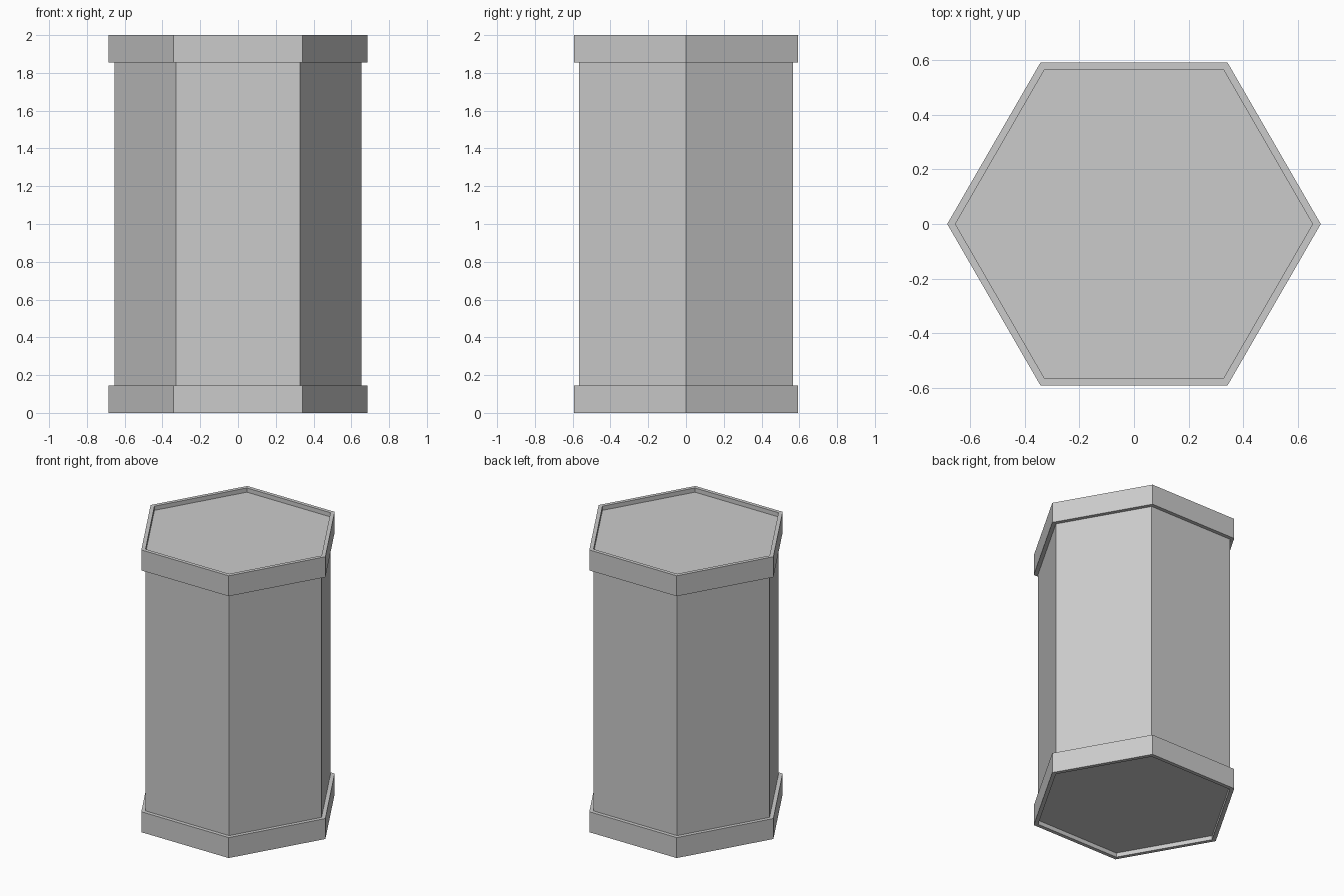
import bpy, bmesh
from math import cos, sin, tau

if "Cube" in bpy.data.objects:
    bpy.data.objects.remove(bpy.data.objects["Cube"])

SIDES, BODY_R, BAND_R = 6, 0.655, 0.685
HEIGHT, BAND_H, RECESS = 2.0, 0.145, 0.03


def hex_lathe(name, profile, capped=False):
    """Sweep a (radius, z) profile around z in six flat sides."""
    bm = bmesh.new()
    rings = [[bm.verts.new((r * cos(tau * i / SIDES), r * sin(tau * i / SIDES), z))
              for i in range(SIDES)] for r, z in profile]
    for low, high in zip(rings, rings[1:]):
        for i in range(SIDES):
            j = (i + 1) % SIDES
            bm.faces.new((low[i], low[j], high[j], high[i]))
    if capped:
        bm.faces.new(rings[0][::-1])
        bm.faces.new(rings[-1])
    mesh = bpy.data.meshes.new(name)
    bm.to_mesh(mesh)
    bm.free()
    obj = bpy.data.objects.new(name, mesh)
    bpy.context.collection.objects.link(obj)
    return obj


# Hexagonal column, ends set slightly inside the bands
hex_lathe("column_body", [(BODY_R, RECESS), (BODY_R, HEIGHT - RECESS)], capped=True)

# Raised bands: inner lip, end rim, outer wall and ledge against the column
band = [(BODY_R, RECESS), (BODY_R, 0), (BAND_R, 0), (BAND_R, BAND_H), (BODY_R, BAND_H)]
hex_lathe("bottom_band", band)
hex_lathe("top_band", [(r, HEIGHT - z) for r, z in reversed(band)])
